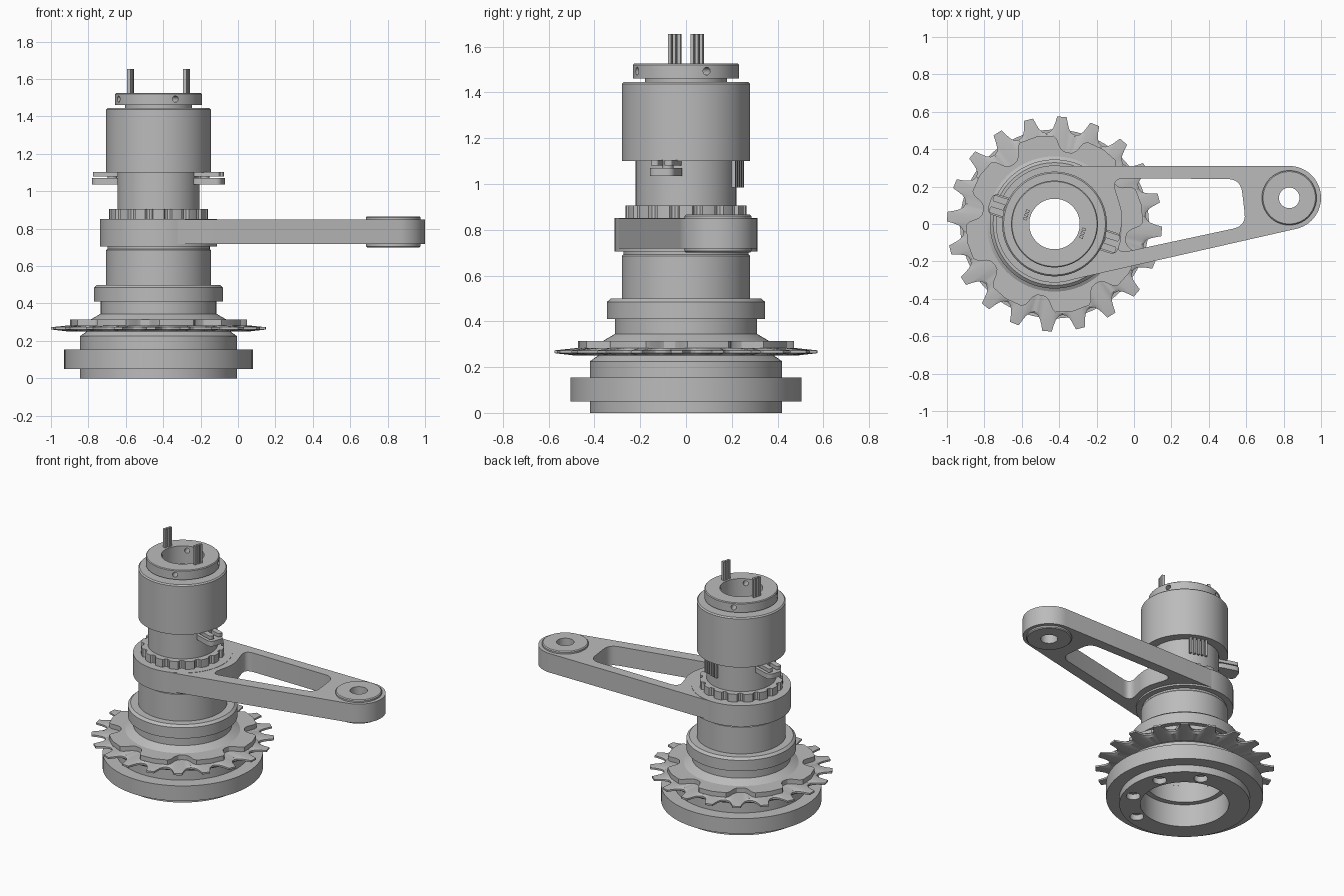
import bpy, bmesh
from math import sin, cos, radians, tau
from mathutils import Matrix, Vector, geometry

if "Cube" in bpy.data.objects:
    bpy.data.objects.remove(bpy.data.objects["Cube"])

AXIS = (-0.425, 0)      # main shaft axis
END = (0.83, 0.14)      # axis of the arm's far end

steel = bpy.data.materials.new("grey steel")
steel.use_nodes = True
GREY = (0.5, 0.5, 0.5, 1)
steel.diffuse_color = GREY
steel.node_tree.nodes["Principled BSDF"].inputs["Base Color"].default_value = GREY


def finish(name, bm):
    """Turn a bmesh into a named, shaded object."""
    bmesh.ops.recalc_face_normals(bm, faces=bm.faces)
    mesh = bpy.data.meshes.new(name)
    bm.to_mesh(mesh)
    bm.free()
    mesh.materials.append(steel)
    obj = bpy.data.objects.new(name, mesh)
    bpy.context.collection.objects.link(obj)
    shade(obj)
    return obj


def shade(obj):
    bpy.ops.object.select_all(action="DESELECT")
    obj.select_set(True)
    bpy.context.view_layer.objects.active = obj
    bpy.ops.object.shade_smooth_by_angle(angle=radians(30))


def circle(r, n=80, centre=(0, 0)):
    return [(centre[0] + r * cos(tau * i / n), centre[1] + r * sin(tau * i / n)) for i in range(n)]


def ring(name, profile, centre=AXIS, outline=None):
    """Revolve a closed (radius, z) profile; radius None follows the polar outline."""
    outline = outline or [(tau * i / 80, 1) for i in range(80)]
    bm = bmesh.new()
    loops = [[bm.verts.new((centre[0] + (r or ro) * cos(a), centre[1] + (r or ro) * sin(a), z))
              for a, ro in outline] for r, z in profile]
    n = len(outline)
    for k, low in enumerate(loops):
        high = loops[(k + 1) % len(loops)]
        for i in range(n):
            j = (i + 1) % n
            bm.faces.new((low[i], low[j], high[j], high[i]))
    return finish(name, bm)


def prism(name, points, z0, z1, move=None):
    """Extrude a flat outline between two heights."""
    bm = bmesh.new()
    face = bm.faces.new([bm.verts.new((x, y, z0)) for x, y in points])
    top = bmesh.ops.extrude_face_region(bm, geom=[face])["geom"]
    bmesh.ops.translate(bm, vec=(0, 0, z1 - z0), verts=[v for v in top if isinstance(v, bmesh.types.BMVert)])
    if move:
        bm.transform(move)
    return finish(name, bm)


def rounded(corners, radius):
    """Round every corner of a polygon with a short curve."""
    out = []
    for i, c in enumerate(corners):
        c, p, q = Vector(c), Vector(corners[i - 1]), Vector(corners[(i + 1) % len(corners)])
        a, b = c + (p - c).normalized() * radius, c + (q - c).normalized() * radius
        out += [(a * (1 - t) ** 2 + c * 2 * t * (1 - t) + b * t * t)[:] for t in (k / 6 for k in range(7))]
    return out


def repeat(pattern, count, phase=0):
    """Repeat one (fraction, radius) pattern around a full turn."""
    return [((i + f) * tau / count + phase, r) for i in range(count) for f, r in pattern]


def cut(obj, cutters):
    for c in cutters:
        mod = obj.modifiers.new("cut", "BOOLEAN")
        mod.operation, mod.solver, mod.object = "DIFFERENCE", "EXACT", c
    graph = bpy.context.evaluated_depsgraph_get()
    mesh = bpy.data.meshes.new_from_object(obj.evaluated_get(graph))
    obj.modifiers.clear()
    obj.data = mesh
    for c in cutters:
        bpy.data.objects.remove(c)
    shade(obj)


def radial(angle, z=0):
    """Frame on the shaft axis whose x points outward at the angle."""
    return Matrix.Translation((*AXIS, z)) @ Matrix.Rotation(angle, 4, "Z")


def box(x0, x1, w, y=0):
    return [(x0, y - w / 2), (x1, y - w / 2), (x1, y + w / 2), (x0, y + w / 2)]


# Base flange with countersunk bolt holes
base = ring("base_flange", [(.285, 0), (.42, 0), (.42, .05), (.505, .05), (.505, .155), (.42, .155),
                            (.42, .225), (.385, .25), (.25, .25), (.25, .16), (.285, .16)])
holes = []
for i in range(8):
    spot = radial(tau * i / 8 + tau / 16)
    centre = (.347, 0)
    holes.append(prism("hole_cutter", circle(.045, 24, centre), -.05, .04, spot))
    holes.append(prism("hole_cutter", circle(.026, 24, centre), .03, .14, spot))
cut(base, holes)

# Toothed sprocket, thinned towards the tips
tooth = [(-.14, .575), (.14, .575), (.2, .54), (.26, .515), (.36, .495),
         (.5, .488), (.64, .495), (.74, .515), (.8, .54)]
ring("sprocket", [(.25, .25), (.48, .25), (None, .261), (None, .273), (.48, .283), (.25, .283)],
     outline=repeat(tooth, 20, radians(-4)))

# Lobed carrier above the sprocket
lobe = [(-.3, .455), (-.25, .472), (0, .477), (.25, .472), (.3, .455),
        (.36, .41), (.42, .392), (.5, .388), (.58, .392), (.64, .41)]
ring("lobed_carrier", [(.25, .28), (None, .28), (None, .315), (.25, .315)],
     outline=repeat(lobe, 8, radians(12)))

# Stepped collar and lower barrel
ring("stepped_collar", [(.21, .31), (.37, .31), (.31, .345), (.31, .41), (.345, .41),
                        (.345, .485), (.328, .5), (.21, .5)])
ring("lower_barrel", [(.2, .5), (.28, .5), (.28, .685), (.274, .692), (.274, .72), (.2, .72)])

# Arm: tapered bar with a window, hub and end boss
outer = circle(.311, 80, AXIS) + circle(.17, 64, END)
arm = prism("arm", [outer[i] for i in geometry.convex_hull_2d(outer)], .717, .849)
window = rounded([(-.12, .245), (.57, .24), (.6, -.01), (-.1, -.16), (-.055, .04)], .07)
cut(arm, [prism("window_cutter", window, .6, 1),
          prism("bore_cutter", circle(.23, 64, AXIS), .6, 1),
          prism("eye_cutter", circle(.06, 32, END), .6, 1)])
ring("arm_hub", [(.22, .705), (.313, .705), (.313, .851), (.22, .851)])
ring("arm_end_boss", [(.055, .7), (.14, .7), (.146, .706), (.146, .86), (.14, .866), (.055, .866)], END)

# Scalloped lock ring
scallop = [(-.28, .262), (0, .264), (.28, .262), (.36, .247), (.5, .242), (.64, .247)]
ring("lock_ring", [(.2, .84), (None, .84), (None, .905), (.2, .905)], outline=repeat(scallop, 16))

# Upper tube, large barrel and top cap
ring("upper_tube", [(.19, .7), (.22, .7), (.22, 1.11), (.19, 1.11)])
ring("large_barrel", [(.19, 1.1), (.28, 1.1), (.28, 1.437), (.272, 1.445), (.19, 1.445)])
ring("cap_neck", [(.137, 1.4), (.18, 1.4), (.18, 1.47), (.137, 1.47)])
cap = ring("top_cap", [(.135, 1.46), (.232, 1.46), (.232, 1.52), (.227, 1.525), (.135, 1.525)])
cut(cap, [prism("screw_cutter", circle(.017, 20), .1, .3,
                radial(radians(23) + tau * i / 4, 1.493) @ Matrix.Rotation(tau / 4, 4, "Y"))
          for i in range(4)])

# Side tabs and upright contact pins on two opposite sides
for side, angle in (("left", radians(-18)), ("right", radians(162))):
    spot = radial(angle)
    prism(side + "_lower_tab", rounded(box(.2, .365, .115), .04), 1.035, 1.07, spot)
    for k in (-1, 1):
        prism(side + "_upper_prong", rounded(box(.2, .355, .035, k * .032), .012), 1.08, 1.104, spot)
    prism(side + "_tab_post", circle(.025, 20, (.26, 0)), 1.06, 1.104, spot)
    for k in (-1, 0, 1):
        prism(side + "_contact_pin", box(.148, .168, .015, k * .021), 1.5, 1.655, spot)

# Row of pins hanging behind the upper tube
for k in range(5):
    prism("hanging_pin", box(.228, .246, .014, (k - 2) * .027), .985, 1.11, radial(radians(72)))
